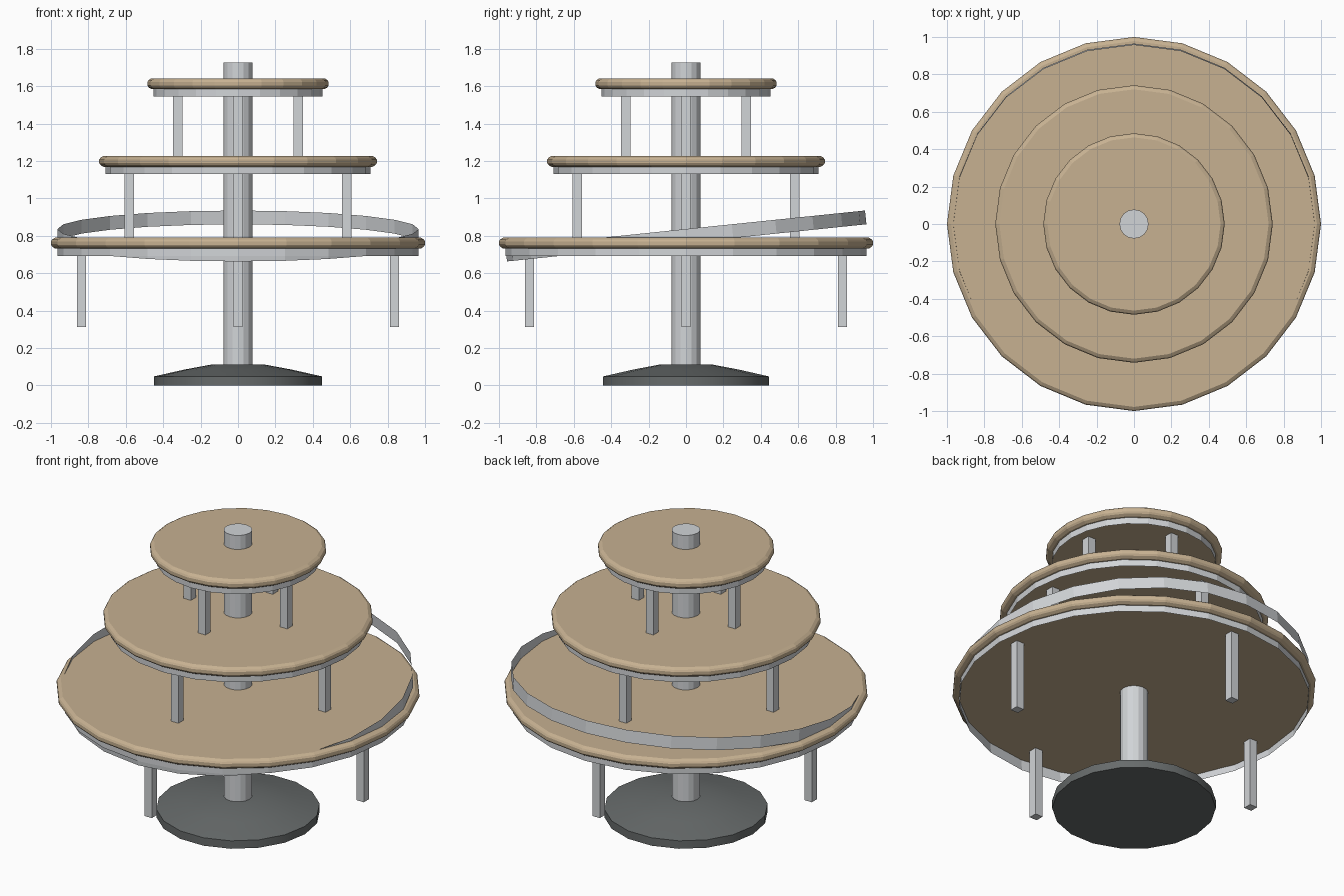
import bpy
import bmesh
import math
from mathutils import Matrix

default_cube = bpy.data.objects.get("Cube")
if default_cube:
    bpy.data.objects.remove(default_cube, do_unlink=True)


def make_material(name, rgb):
    mat = bpy.data.materials.new(name)
    mat.use_nodes = True
    color = (*rgb, 1.0)
    mat.diffuse_color = color
    mat.node_tree.nodes["Principled BSDF"].inputs["Base Color"].default_value = color
    return mat


wood = make_material("light wood", (0.57, 0.44, 0.285))
metal = make_material("pale metal", (0.64, 0.66, 0.68))
dark = make_material("dark grey base", (0.135, 0.147, 0.147))


def add_object(name, bm, mat):
    bmesh.ops.recalc_face_normals(bm, faces=bm.faces)
    mesh = bpy.data.meshes.new(name)
    bm.to_mesh(mesh)
    bm.free()
    mesh.materials.append(mat)
    obj = bpy.data.objects.new(name, mesh)
    bpy.context.collection.objects.link(obj)
    return obj


def lathe(name, profile, sides, mat, capped=True):
    """Spin a bottom-to-top (radius, height) profile around z."""
    bm = bmesh.new()
    rings = []
    for r, z in profile:
        angles = [math.tau * i / sides for i in range(sides)]
        rings.append([bm.verts.new((r * math.cos(a), r * math.sin(a), z)) for a in angles])
    for low, high in zip(rings, rings[1:]):
        for i in range(sides):
            j = (i + 1) % sides
            bm.faces.new((low[i], low[j], high[j], high[i]))
    if capped:
        bm.faces.new(rings[0])
        bm.faces.new(rings[-1])
    return add_object(name, bm, mat)


def four_legs(name, distance, bottom, top, width=0.05):
    """Square legs at front, back, left and right."""
    bm = bmesh.new()
    for k in range(4):
        place = (Matrix.Rotation(k * math.pi / 2, 4, "Z")
                 @ Matrix.Translation((distance, 0, (bottom + top) / 2))
                 @ Matrix.Diagonal((width, width, top - bottom, 1)))
        bmesh.ops.create_cube(bm, size=1, matrix=place)
    return add_object(name, bm, metal)


def smooth(obj, degrees):
    bpy.ops.object.select_all(action="DESELECT")
    obj.select_set(True)
    bpy.context.view_layer.objects.active = obj
    bpy.ops.object.shade_smooth_by_angle(angle=math.radians(degrees))


# Weighted foot and central pole
foot = lathe("base", [(0.45, 0), (0.45, 0.048), (0.29, 0.084), (0.14, 0.112)], 18, dark)
smooth(foot, 30)
lathe("pole", [(0.078, 0.1), (0.078, 1.727)], 16, metal)

# Tiers: rounded-edge board, thin apron below, four legs
SIDES = 24
EDGE = [(0.022, 0), (0.006, 0.010), (0, 0.020), (0, 0.038), (0.006, 0.048), (0.022, 0.058)]
tiers = [
    ("lower", 1.0, 0.79, 0.837, 0.313),
    ("middle", 0.742, 1.227, 0.581, 0.79),
    ("upper", 0.485, 1.642, 0.323, 1.227),
]
for label, radius, top, leg_distance, leg_bottom in tiers:
    under = top - 0.058
    lathe(label + "_shelf", [(radius - inset, under + h) for inset, h in EDGE], SIDES, wood)
    rim = radius - 0.034
    lathe(label + "_apron", [(rim, under - 0.039), (rim, under + 0.02)], SIDES, metal, False)
    four_legs(label + "_legs", leg_distance, leg_bottom, under + 0.01)

# Loose band tilted across the lower shelf
band = lathe("tilted_band", [(0.966, -0.037), (0.966, 0.037)], SIDES, metal, False)
band.location.z = 0.799
band.rotation_euler.x = math.radians(5.9)
